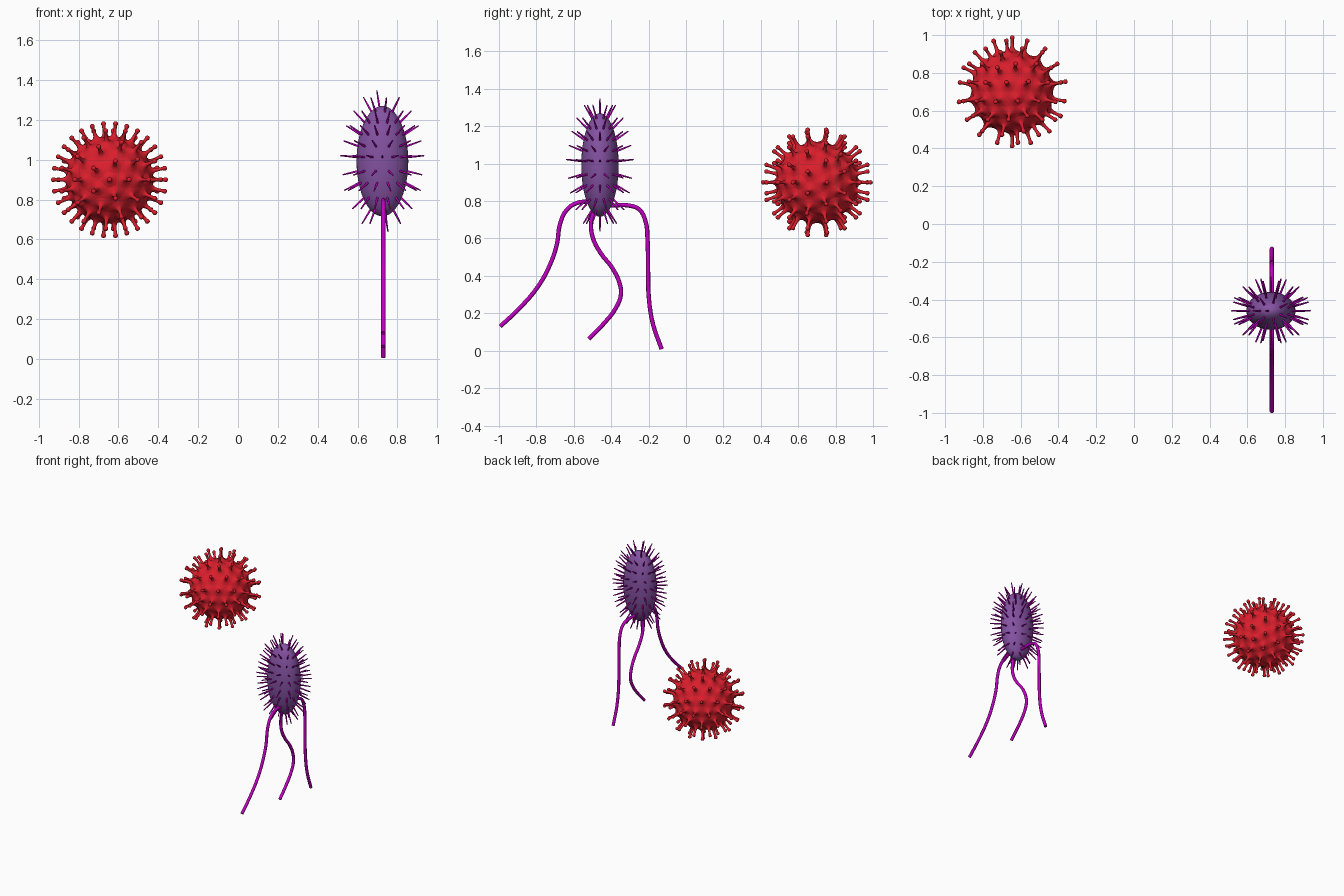
import bpy, bmesh, math
from mathutils import Vector, Matrix

if "Cube" in bpy.data.objects:
    bpy.data.objects.remove(bpy.data.objects["Cube"])


def material(name, rgb):
    m = bpy.data.materials.new(name)
    m.diffuse_color = (*rgb, 1)
    m.use_nodes = True
    m.node_tree.nodes["Principled BSDF"].inputs["Base Color"].default_value = m.diffuse_color
    return m


RED = material("virus red", (0.70, 0.013, 0.025))
PURPLE = material("cell purple", (0.23, 0.085, 0.36))
MAGENTA = material("magenta", (0.54, 0.0, 0.54))


def finish(bm, name, mat):
    bmesh.ops.recalc_face_normals(bm, faces=bm.faces)
    me = bpy.data.meshes.new(name)
    bm.to_mesh(me)
    bm.free()
    me.materials.append(mat)
    for p in me.polygons:
        p.use_smooth = True
    ob = bpy.data.objects.new(name, me)
    bpy.context.collection.objects.link(ob)
    return ob


def spike(bm, origin, direction, profile, sides=8):
    """Turn a (radius, distance) profile around a direction."""
    rot = direction.to_track_quat('Z', 'Y')
    rings = []
    for r, d in profile:
        if r == 0:
            rings.append([bm.verts.new(origin + direction * d)])
        else:
            rings.append([bm.verts.new(origin + rot @ Vector((
                r * math.cos(math.tau * i / sides), r * math.sin(math.tau * i / sides), d)))
                for i in range(sides)])
    for a, b in zip(rings, rings[1:]):
        for i in range(sides):
            j = (i + 1) % sides
            if len(b) == 1:
                bm.faces.new((a[i], a[j], b[0]))
            else:
                bm.faces.new((a[i], a[j], b[j], b[i]))


def geodesic(freq):
    """Directions of a geodesic sphere with its poles on the y axis."""
    def ico(lat, az):
        return Vector((math.cos(lat) * math.cos(az), math.sin(lat), math.cos(lat) * math.sin(az)))
    t = math.atan(0.5)
    up = [ico(t, math.pi + math.tau * k / 5) for k in range(5)]
    low = [ico(-t, math.pi + math.tau * (k + 0.5) / 5) for k in range(5)]
    n, s = Vector((0, 1, 0)), Vector((0, -1, 0))
    pts = {}
    for k in range(5):
        m = (k + 1) % 5
        for a, b, c in ((n, up[k], up[m]), (up[k], up[m], low[k]),
                        (low[k], low[m], up[m]), (s, low[k], low[m])):
            for i in range(freq + 1):
                for j in range(freq + 1 - i):
                    p = (a * i + b * j + c * (freq - i - j)).normalized()
                    pts[tuple(round(v, 3) + 0.0 for v in p)] = p
    return list(pts.values())


# Virus: round body
VC = Vector((-0.645, 0.7, 0.9))
bm = bmesh.new()
bmesh.ops.create_icosphere(bm, subdivisions=4, radius=0.216, matrix=Matrix.Translation(VC))
finish(bm, "virus_body", RED)

# Virus: gently flared spikes with small knobbed tips
knob = [(0.042, 0.211), (0.026, 0.2185), (0.016, 0.225), (0.0105, 0.236), (0.0085, 0.255),
        (0.0085, 0.276), (0.0115, 0.282), (0.0125, 0.289), (0.009, 0.296), (0, 0.299)]
bm = bmesh.new()
for d in geodesic(3):
    spike(bm, VC, d, knob, 10)
finish(bm, "virus_spikes", RED)

# Bacterium: ellipsoid body
BC = Vector((0.725, -0.46, 0.993))
R = Vector((0.13, 0.1, 0.277))
bm = bmesh.new()
bmesh.ops.create_uvsphere(bm, u_segments=40, v_segments=24, radius=1,
                          matrix=Matrix.Translation(BC) @ Matrix.Diagonal((*R, 1)))
finish(bm, "bacterium_body", PURPLE)

# Bacterium: rings of thin hairs
bm = bmesh.new()
hair = [(0.006, -0.01), (0.005, 0.04), (0.0035, 0.08), (0, 0.083)]
rings = [(0.02, 16, 0), (0.075, 12, 0.5), (-0.05, 12, 0.5), (0.135, 14, 0), (-0.11, 14, 0),
         (0.195, 12, 0.5), (-0.185, 12, 0.5), (0.25, 7, 0.5), (-0.245, 7, 0.5),
         (0.275, 1, 0.5), (-0.275, 1, 0)]
for z, count, shift in rings:
    c = math.sqrt(1 - (z / R.z) ** 2)
    for i in range(count):
        a = math.tau * (i + shift) / count
        p = Vector((R.x * c * math.cos(a), R.y * c * math.sin(a), z))
        normal = Vector((p.x / R.x ** 2, p.y / R.y ** 2, p.z / R.z ** 2)).normalized()
        spike(bm, BC + p, (normal + p.normalized()).normalized(), hair, 6)
finish(bm, "bacterium_hairs", MAGENTA)

# Bacterium: three tail filaments, paths in the y-z plane
tails = {
    "front_tail": [
        (-0.47, 0.80), (-0.524, 0.797), (-0.583, 0.79), (-0.64, 0.75), (-0.674, 0.675),
        (-0.69, 0.57), (-0.727, 0.46), (-0.79, 0.345), (-0.89, 0.227), (-0.993, 0.13)],
    "middle_tail": [
        (-0.46, 0.80), (-0.485, 0.755), (-0.505, 0.70), (-0.50, 0.61), (-0.455, 0.52),
        (-0.396, 0.445), (-0.355, 0.36), (-0.348, 0.30), (-0.374, 0.23),
        (-0.444, 0.14), (-0.52, 0.062)],
    "back_tail": [
        (-0.46, 0.785), (-0.406, 0.777), (-0.31, 0.777), (-0.25, 0.755), (-0.216, 0.69),
        (-0.206, 0.60), (-0.203, 0.45), (-0.198, 0.275), (-0.176, 0.14), (-0.13, 0.008)],
}
for name, path in tails.items():
    cu = bpy.data.curves.new(name, 'CURVE')
    cu.dimensions = '3D'
    cu.bevel_depth = 0.0115
    cu.bevel_resolution = 2
    cu.use_fill_caps = True
    cu.resolution_u = 4
    sp = cu.splines.new('BEZIER')
    sp.bezier_points.add(len(path) - 1)
    for bp, (y, z) in zip(sp.bezier_points, path):
        bp.co = (0.73, y, z)
        bp.handle_left_type = bp.handle_right_type = 'AUTO'
    cu.materials.append(MAGENTA)
    bpy.context.collection.objects.link(bpy.data.objects.new(name, cu))
